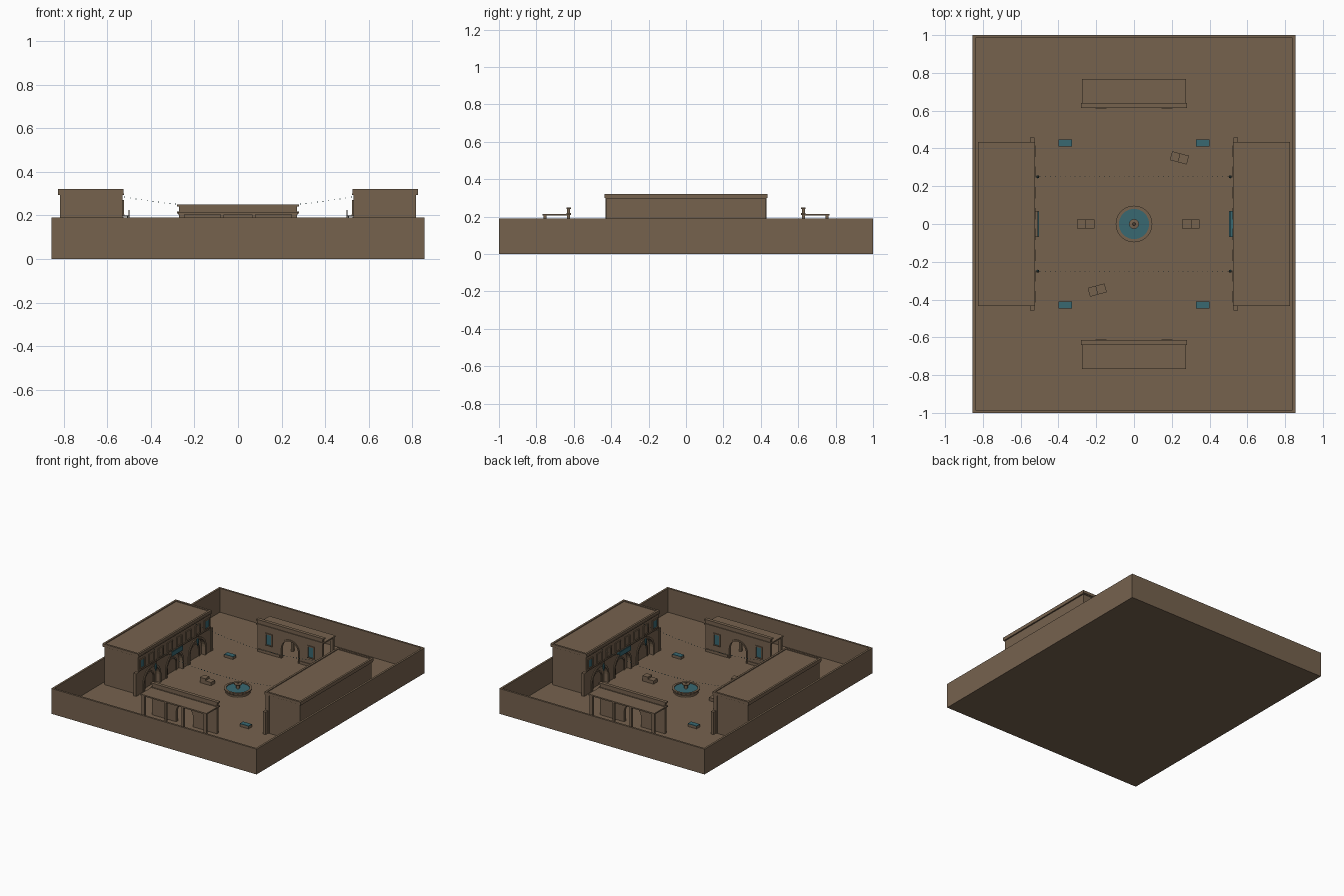
import bpy, bmesh, math
from mathutils import Matrix

if "Cube" in bpy.data.objects:
    bpy.data.objects.remove(bpy.data.objects["Cube"])


def material(name, rgb):
    m = bpy.data.materials.new(name)
    m.diffuse_color = (*rgb, 1)
    m.use_nodes = True
    m.node_tree.nodes["Principled BSDF"].inputs["Base Color"].default_value = m.diffuse_color
    return m


BROWN = material("sandstone brown", (0.18, 0.122, 0.076))
TEAL = material("teal", (0.04, 0.138, 0.165))
FLOOR = 0.01


def finish(name, bm, mat):
    bmesh.ops.recalc_face_normals(bm, faces=bm.faces[:])
    me = bpy.data.meshes.new(name)
    bm.to_mesh(me)
    bm.free()
    me.materials.append(mat)
    ob = bpy.data.objects.new(name, me)
    bpy.context.collection.objects.link(ob)
    return ob


def box(name, x0, x1, y0, y1, z0, z1, mat=BROWN):
    bm = bmesh.new()
    mtx = Matrix.Translation(((x0 + x1) / 2, (y0 + y1) / 2, (z0 + z1) / 2))
    mtx = mtx @ Matrix.Diagonal((abs(x1 - x0), abs(y1 - y0), z1 - z0, 1))
    bmesh.ops.create_cube(bm, size=1, matrix=mtx)
    return finish(name, bm, mat)


def extrude(name, pts, place, d0, d1, mat=BROWN):
    """Extrude a (u, z) outline between depths d0 and d1."""
    bm = bmesh.new()
    face = bm.faces.new([bm.verts.new(place(u, d0, z)) for u, z in pts])
    bm.faces.new([bm.verts.new(place(u, d1, z)) for u, z in pts])
    bm.verts.ensure_lookup_table()
    n = len(pts)
    v = bm.verts
    for i in range(n):
        j = (i + 1) % n
        bm.faces.new((v[i], v[j], v[n + j], v[n + i]))
    return finish(name, bm, mat)


def arch(c, r, spring, base, n=14):
    """Arch outline from its left foot to its right foot."""
    arc = [(c - r * math.cos(math.pi * i / n), spring + r * math.sin(math.pi * i / n))
           for i in range(n + 1)]
    return [(c - r, base)] + arc + [(c + r, base)]


def ring(outer, inner):
    return outer + inner[::-1]


def wall_with_arches(name, half, top, arches, place, d0, d1):
    pts = [(-half, FLOOR)]
    for a in arches:
        pts += a
    extrude(name, pts + [(half, FLOOR), (half, top), (-half, top)], place, d0, d1)


def slab(name, place, u0, u1, d0, d1, z0, z1, mat=BROWN):
    extrude(name, [(u0, z0), (u1, z0), (u1, z1), (u0, z1)], place, d0, d1, mat)


def window(name, place, u, w, z0, z1, d, pane):
    t = 0.008
    rect = lambda g: [(u - w / 2 + g, z0), (u - w / 2 + g, z1 - g),
                      (u + w / 2 - g, z1 - g), (u + w / 2 - g, z0)]
    extrude(name + "_frame", ring(rect(0), rect(t)), place, d - 0.001, d + 0.007)
    slab(name + "_pane", place, u - w / 2 + t, u + w / 2 - t, d - 0.001, d + 0.002, z0, z1 - t, pane)
    slab(name + "_sill", place, u - w / 2, u + w / 2, d - 0.001, d + 0.009, z0 - 0.006, z0)


def lathe(name, prof, mat, loc=(0, 0), n=32):
    bm = bmesh.new()
    rings = [[bm.verts.new((loc[0] + r * math.cos(2 * math.pi * i / n),
                            loc[1] + r * math.sin(2 * math.pi * i / n), z)) for i in range(n)]
             for r, z in prof]
    for a, b in zip(rings, rings[1:]):
        for i in range(n):
            bm.faces.new((a[i], a[(i + 1) % n], b[(i + 1) % n], b[i]))
    bm.faces.new(rings[0])
    bm.faces.new(rings[-1])
    return finish(name, bm, mat)


# Ground and surrounding walls
box("ground", -0.855, 0.855, -1, 1, 0, FLOOR)
for s in (-1, 1):
    box("side_wall", s * 0.855, s * 0.84, -1, 1, FLOOR, 0.19)
    box("end_wall", -0.84, 0.84, s, s * 0.985, FLOOR, 0.19)

# Long arcade buildings on both sides
for s in (-1, 1):
    place = lambda u, d, z, s=s: (s * (0.53 - d), u, z)
    slab("arcade_body", place, -0.425, 0.425, -0.285, -0.025, FLOOR, 0.31)
    centres = (-0.27, 0, 0.27)
    wall_with_arches("arcade_facade", 0.43, 0.297, [arch(c, 0.09, 0.07, FLOOR) for c in centres],
                     place, -0.03, 0)
    for c in centres:
        extrude("arch_trim", ring(arch(c, 0.105, 0.07, FLOOR), arch(c, 0.09, 0.07, FLOOR)),
                place, -0.001, 0.007)
        extrude("inner_arch", ring(arch(c, 0.06, 0.065, FLOOR), arch(c, 0.05, 0.065, FLOOR)),
                place, -0.026, -0.018)
    for i in range(8):
        u = (i - 3.5) * 0.11
        window("upper_window", place, u, 0.06, 0.205, 0.27, 0, TEAL if i in (0, 7) else BROWN)
    slab("string_course", place, -0.43, 0.43, -0.001, 0.006, 0.185, 0.193)
    # cornice, roof and parapet
    slab("cornice", place, -0.43, 0.43, -0.295, 0.007, 0.294, 0.3)
    slab("roof", place, -0.43, 0.43, -0.292, 0.003, 0.3, 0.314)
    for d0, d1 in ((-0.295, -0.28), (-0.01, 0.005)):
        slab("parapet_long", place, -0.435, 0.435, d0, d1, 0.3, 0.32)
    for e in (-1, 1):
        slab("parapet_short", place, e * 0.435, e * 0.42, -0.28, -0.01, 0.3, 0.32)
        slab("end_post", place, e * 0.43, e * 0.458, -0.02, 0.003, FLOOR, 0.18)
        # wall lamps
        x, y, _ = place(e * 0.25, 0.02, 0)
        lathe("lamp", [(0.004, 0.13), (0.008, 0.15), (0.008, 0.17), (0.003, 0.185)], TEAL, (x, y), 8)
        lathe("lamp_rod", [(0.0015, 0.18), (0.0015, 0.225)], BROWN, (s * 0.5, y), 6)
        slab("lamp_arm", place, e * 0.248, e * 0.252, 0, 0.031, 0.195, 0.199)
    # balcony with a hanging cloth
    slab("balcony", place, -0.07, 0.07, 0, 0.024, 0.18, 0.19, TEAL if s > 0 else BROWN)
    slab("balcony_cloth", place, -0.065, 0.065, 0.02, 0.026, 0.165, 0.2, TEAL)

# Gate houses at both ends
for s in (-1, 1):
    place = lambda u, d, z, s=s: (u, s * (0.62 - d), z)
    wall_with_arches("gate_facade", 0.27, 0.245, [arch(0, 0.07, 0.085, FLOOR)], place, -0.016, 0)
    extrude("gate_arch_trim", ring(arch(0, 0.08, 0.085, FLOOR), arch(0, 0.07, 0.085, FLOOR)),
            place, -0.001, 0.006)
    slab("gate_cap", place, -0.28, 0.28, -0.02, 0.006, 0.24, 0.25)
    slab("gate_cornice", place, -0.28, 0.28, -0.02, 0.006, 0.208, 0.218)
    slab("gate_roof", place, -0.275, 0.275, -0.148, -0.015, 0.205, 0.215)
    for e in (-1, 1):
        window("gate_window", place, e * 0.175, 0.06, 0.08, 0.165, 0, TEAL)
        slab("gate_plinth", place, e * 0.27, e * 0.085, -0.001, 0.005, FLOOR, 0.03)
        for u0, u1 in ((0.27, 0.245), (0.08, 0.065)):
            slab("gate_post", place, e * u0, e * u1, -0.142, -0.127, FLOOR, 0.205)

# Fountain in the middle
lathe("fountain_basin", [(0.085, FLOOR), (0.085, 0.018), (0.092, 0.032), (0.097, 0.036), (0.097, 0.044),
                         (0.08, 0.044), (0.08, 0.03)], BROWN)
lathe("fountain_water", [(0.08, 0.03), (0.08, 0.039)], TEAL)
lathe("fountain_spout", [(0.012, 0.03), (0.012, 0.06), (0.026, 0.068), (0.026, 0.074), (0.008, 0.076),
                         (0.005, 0.085)], BROWN, n=20)

# Pairs of crates, each a tall and a low box
for x, y, deg in ((-0.255, 0, 0), (0.3, 0, 180), (0.24, 0.35, -15), (-0.195, -0.35, 15)):
    for dx, w, top in ((-0.023, 0.045, 0.05), (0.023, 0.047, 0.035)):
        ob = box("crate", dx - w / 2, dx + w / 2, -0.024, 0.024, FLOOR, top)
        ob.data.transform(Matrix.Translation((x, y, 0)) @ Matrix.Rotation(math.radians(deg), 4, "Z"))

# Planters with teal tops
for sx in (-1, 1):
    for sy in (-1, 1):
        x, y = sx * 0.365, sy * 0.428
        box("planter", x - 0.036, x + 0.036, y - 0.019, y + 0.019, FLOOR, 0.027)
        box("planter_top", x - 0.036, x + 0.036, y - 0.019, y + 0.019, 0.027, 0.032, TEAL)

# Sagging strings of small lights across the court
for y in (-0.25, 0.25):
    bm = bmesh.new()
    for i in range(41):
        x = -0.52 + 1.04 * i / 40
        z = 0.285 - 0.048 * (1 - (x / 0.52) ** 2)
        bmesh.ops.create_cube(bm, size=0.004, matrix=Matrix.Translation((x, y, z)))
    finish("light_string", bm, TEAL)
